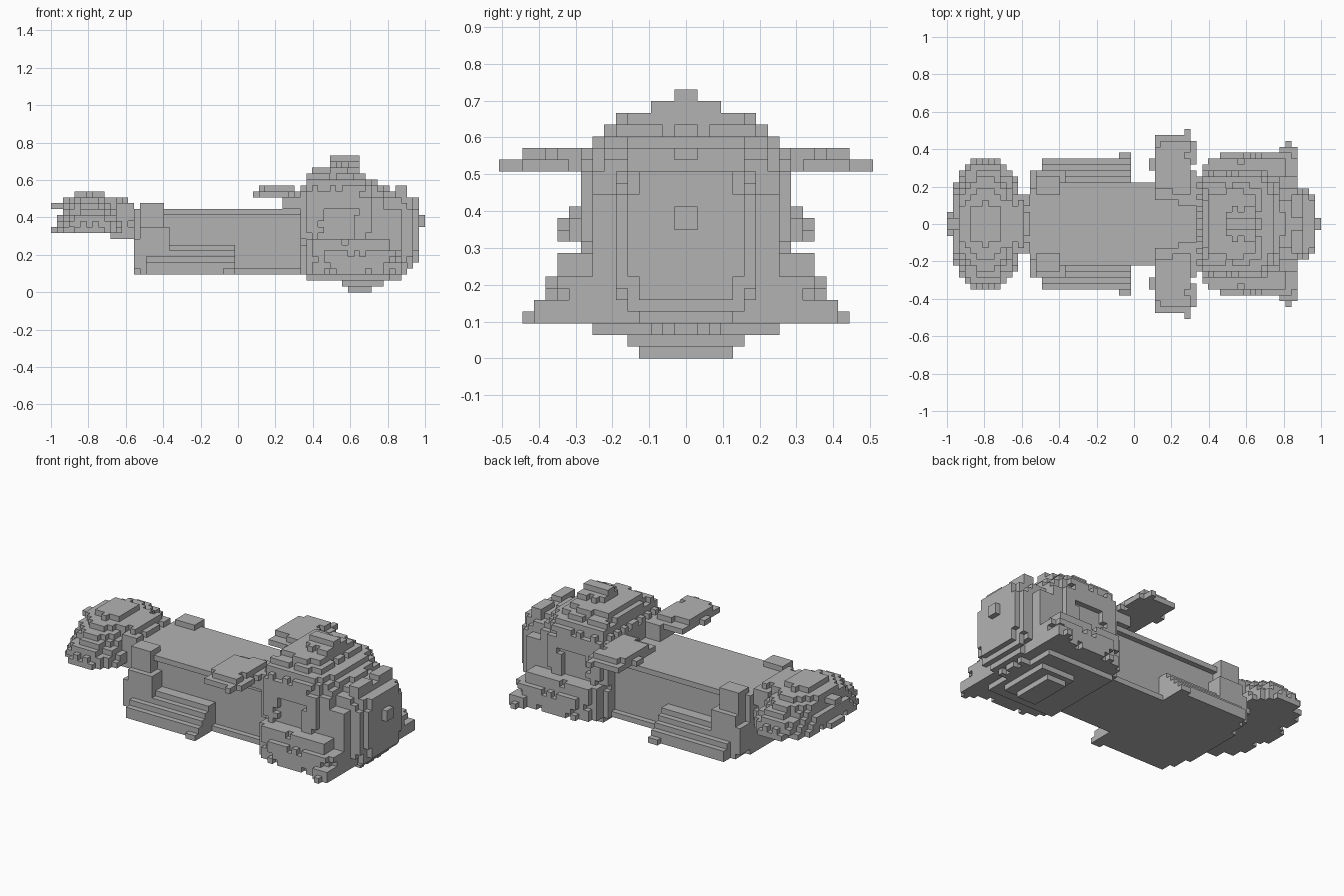
import bpy, bmesh, random

random.seed(4)
V = 2 / 63          # block size
FLOOR = .1          # underside of the trunk and feet

cube = bpy.data.objects.get("Cube")
if cube:
    bpy.data.objects.remove(cube, do_unlink=True)

grey = bpy.data.materials.new("stone grey")
grey.use_nodes = True
grey.diffuse_color = (.45, .45, .45, 1)
grey.node_tree.nodes["Principled BSDF"].inputs["Base Color"].default_value = grey.diffuse_color


def fill(test):
    """Blocks of the left half whose centre passes the test."""
    return {(i, j, k) for i in range(63) for j in range(16) for k in range(23)
            if test((i + .5) * V - 1, (j + .5) * V, (k + .5) * V)}


def box(x0, x1, y0, y1, z0, z1):
    return fill(lambda x, y, z: x0 < x < x1 and y0 < y < y1 and z0 < z < z1)


def dome(cx, rx, ry, base, mid, tip, plan, profile):
    """Rounded plan, straight from base to mid, then closing towards the tip."""
    low, high = min(base, tip), max(base, tip)

    def test(x, y, z):
        if not low < z < high:
            return False
        t = max(0, (z - mid) / (tip - mid))
        size = (1 - t ** profile) ** (1 / profile)
        return (abs(x - cx) / rx) ** plan + (y / ry) ** plan < size ** plan
    return fill(test)


def terrace(x0, x1, width, top, lean):
    """Leg block whose outer side steps inwards with height."""
    return fill(lambda x, y, z: x0 < x < x1 and FLOOR < z < top and
                FLOOR < y < min(width, lean - z))


def leaf(cx, cy, rx, ry, z0, z1):
    """Flat rounded plate beside the centre line."""
    return fill(lambda x, y, z: z0 < z < z1 and
                ((x - cx) / rx) ** 4 + ((y - cy) / ry) ** 4 < 1)


def neighbours(cell):
    """Each axis, direction and the block on that side."""
    for axis in range(3):
        for step in (-1, 1):
            other = list(cell)
            other[axis] += step
            yield axis, step, tuple(other)


def ruffle(cells, chance):
    """Knock single blocks off the edges as tufts."""
    def exposed(cell):
        return sum(other not in cells for axis, step, other in neighbours(cell))

    edge = [c for c in sorted(cells) if c[1] > 0 and exposed(c) > 1]
    return cells - {c for c in edge if random.random() < chance}


def build(name, half):
    """Mirror the blocks across y and make one mesh of their outer faces."""
    cells = half | {(i, -1 - j, k) for i, j, k in half}
    bm = bmesh.new()
    verts = {}

    def vert(corner):
        if corner not in verts:
            i, j, k = corner
            verts[corner] = bm.verts.new((i * V - 1, j * V, k * V))
        return verts[corner]

    for cell in sorted(cells):
        for axis, step, other in neighbours(cell):
            if other in cells:
                continue
            loop = []
            for a, b in ((0, 0), (1, 0), (1, 1), (0, 1)):
                corner = list(cell)
                corner[axis] += step > 0
                corner[(axis + 1) % 3] += a
                corner[(axis + 2) % 3] += b
                loop.append(vert(tuple(corner)))
            bm.faces.new(loop if step > 0 else reversed(loop))
    mesh = bpy.data.meshes.new(name)
    bm.to_mesh(mesh)
    bm.free()
    mesh.materials.append(grey)
    bpy.context.collection.objects.link(bpy.data.objects.new(name, mesh))


# Long trunk with a lip along the top and bottom edges
trunk = box(-.56, .4, 0, .2, FLOOR, .44)
for low, high in ((FLOOR, .12), (.41, .44)):
    trunk |= box(-.5, .4, 0, .22, low, high)
build("body", trunk)

# Hind legs: haunch with a raised hip, stepped thigh and paw
hind = terrace(-.53, -.38, .29, .36, .63) | box(-.53, -.4, .15, .25, .3, .48)
hind |= box(-.56, -.4, .15, .28, .12, .29)
hind |= terrace(-.5, 0, .35, .25, .5) | terrace(-.08, -.02, .38, .12, .5)
build("hind_legs", hind)

# Bushy tail, domed in layers, with a ridge joining the trunk
tail = dome(-.79, .2, .36, .32, .32, .55, 2.2, 1.6)
tail |= box(-.94, -.56, 0, .16, .32, .48) | box(-.93, -.6, 0, .13, .44, .51)
tail |= box(-.87, -.71, 0, .1, .5, .54) | box(-.97, -.9, .1, .2, .32, .38)
tail |= box(-.68, -.56, 0, .16, .29, .4) | box(-1, -.9, 0, .03, .44, .48)
build("tail", ruffle(tail, .12))

# Maned head: tall crown behind, lower face in front, crest and hollow cheeks
head = dome(.53, .2, .29, FLOOR, .42, .675, 7, 3)
head |= box(.49, .66, 0, .1, .6, .7) | box(.49, .66, 0, .03, .7, .73)
head |= dome(.69, .1, .26, FLOOR, .4, .6, 7, 3)
head -= box(.45, .62, .25, .3, .3, .44)
build("head", ruffle(head, .2))

# Muzzle rounded above and below, with cheeks, brows and nose
muzzle = box(.7, .87, 0, .25, .2, .44)
for mid, tip in ((.45, .56), (.25, .05)):
    muzzle |= dome(.75, .22, .19, .35, mid, tip, 8, 2)
muzzle |= box(.84, .9, .03, .16, .5, .57) | box(.9, 1, 0, .03, .35, .41)
build("muzzle", ruffle(muzzle, .1))

# Chin and pointed beard below the head
beard = box(.37, .8, 0, .25, .06, FLOOR) | box(.54, .78, 0, .16, .03, .06)
build("beard", beard | box(.59, .71, 0, .13, 0, .03))

# Front legs: stepped sides and splayed paws
front = terrace(.35, .45, .32, .29, .6) | terrace(.4, .8, .35, .29, .7)
front |= terrace(.45, .84, .38, .22, .6) | terrace(.79, .87, .35, .22, .6)
front |= terrace(.79, .87, .41, .16, .6) | terrace(.81, .85, .44, .12, .6)
build("front_legs", ruffle(front, .12))

# Flat ears swept out to the sides, with pointed tips and a root at the head
ear = leaf(.22, .3, .12, .18, .51, .54) | leaf(.21, .3, .1, .15, .54, .57)
ear |= box(.26, .3, .4, .51, .51, .54) | box(.08, .14, .3, .35, .51, .54)
ear |= box(.24, .37, .1, .25, .44, .54)
build("ears", ruffle(ear, .08))
